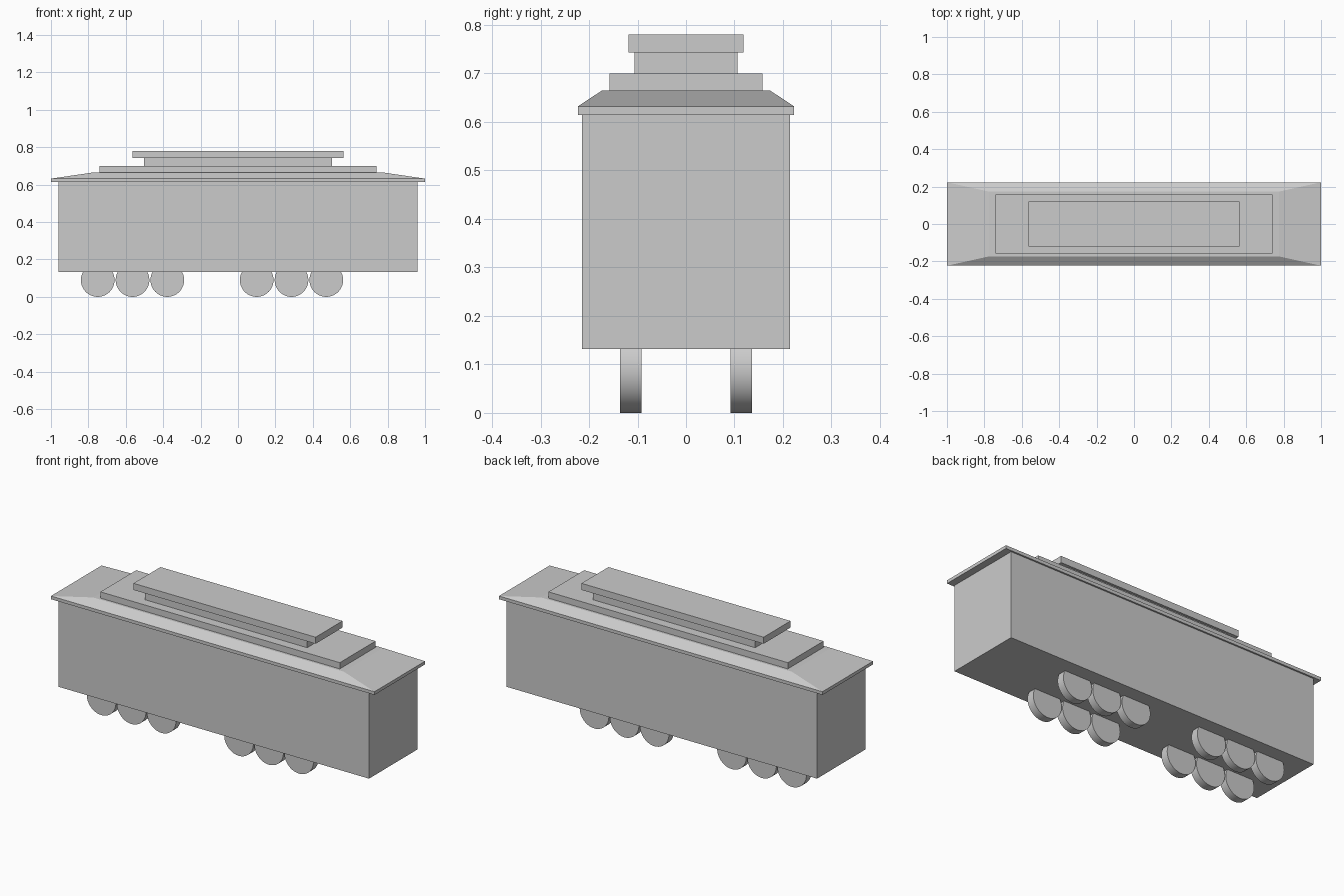
import bpy, bmesh, math

if "Cube" in bpy.data.objects:
    bpy.data.objects.remove(bpy.data.objects["Cube"])


def slab(name, hx, hy, z0, z1, top=None):
    """Box centred on x and y; optional (hx, hy) for a tapered top."""
    tx, ty = top or (hx, hy)
    bm = bmesh.new()
    bmesh.ops.create_cube(bm, size=2)
    for v in bm.verts:
        up = v.co.z > 0
        v.co.x *= tx if up else hx
        v.co.y *= ty if up else hy
        v.co.z = z1 if up else z0
    me = bpy.data.meshes.new(name)
    bm.to_mesh(me)
    bm.free()
    ob = bpy.data.objects.new(name, me)
    bpy.context.collection.objects.link(ob)
    return ob


# Carriage body and stepped roof
slab("body", 0.96, 0.214, 0.132, 0.614)
slab("roof_eave", 1.0, 0.223, 0.614, 0.632)
slab("roof_slope", 1.0, 0.223, 0.632, 0.665, top=(0.775, 0.173))
slab("roof_tier", 0.74, 0.158, 0.665, 0.70)
slab("roof_vent_neck", 0.502, 0.106, 0.70, 0.743)
slab("roof_vent_cap", 0.563, 0.119, 0.743, 0.78)

# Two groups of three wheels on each side
R = 0.09
for group, start in (("rear", -0.75), ("front", 0.10)):
    for i in range(3):
        for side, y in (("right", -0.114), ("left", 0.114)):
            bpy.ops.mesh.primitive_cylinder_add(
                vertices=64, radius=R, depth=0.044,
                location=(start + i * 0.186, y, R),
                rotation=(math.pi / 2, 0, 0))
            wheel = bpy.context.object
            wheel.name = f"{group}_wheel_{side}_{i + 1}"
            bpy.ops.object.shade_smooth_by_angle(angle=math.radians(30))
